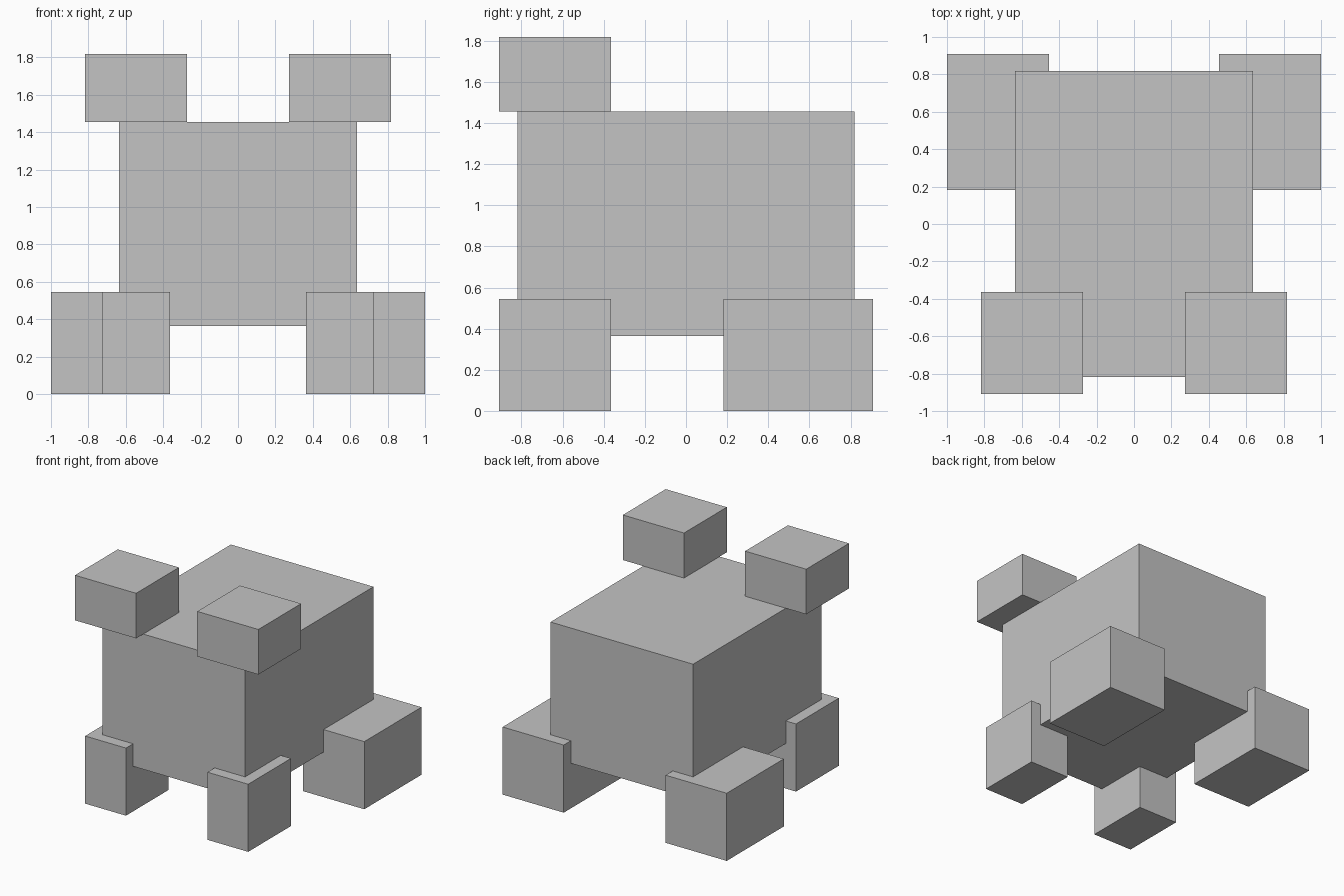
import bpy
from mathutils import Vector

U = 1 / 11  # block grid unit

default_cube = bpy.data.objects.get("Cube")
if default_cube:
    bpy.data.objects.remove(default_cube, do_unlink=True)

grey = bpy.data.materials.new("plain grey")
grey.use_nodes = True
grey.diffuse_color = (0.55, 0.55, 0.55, 1)
grey.node_tree.nodes["Principled BSDF"].inputs["Base Color"].default_value = grey.diffuse_color


def block(name, low, high):
    """Box between two opposite corners, given in grid units."""
    low, high = Vector(low) * U, Vector(high) * U
    bpy.ops.mesh.primitive_cube_add(size=1, location=(low + high) / 2)
    box = bpy.context.object
    box.name = name
    box.scale = high - low
    bpy.ops.object.transform_apply(location=False, rotation=False, scale=True)
    box.data.materials.append(grey)


def block_pair(name, low, high):
    """The same box on the left (+x) and mirrored on the right."""
    block("left_" + name, low, high)
    block("right_" + name, (-high[0], low[1], low[2]), (-low[0], high[1], high[2]))


# Body
block("body", (-7, -9, 4), (7, 9, 16))

# Eyes on top of the body, at the front
block_pair("eye", (3, -10, 16), (9, -4, 20))

# Feet
block_pair("front_foot", (4, -10, 0), (8, -4, 6))
block_pair("back_foot", (5, 2, 0), (11, 10, 6))
